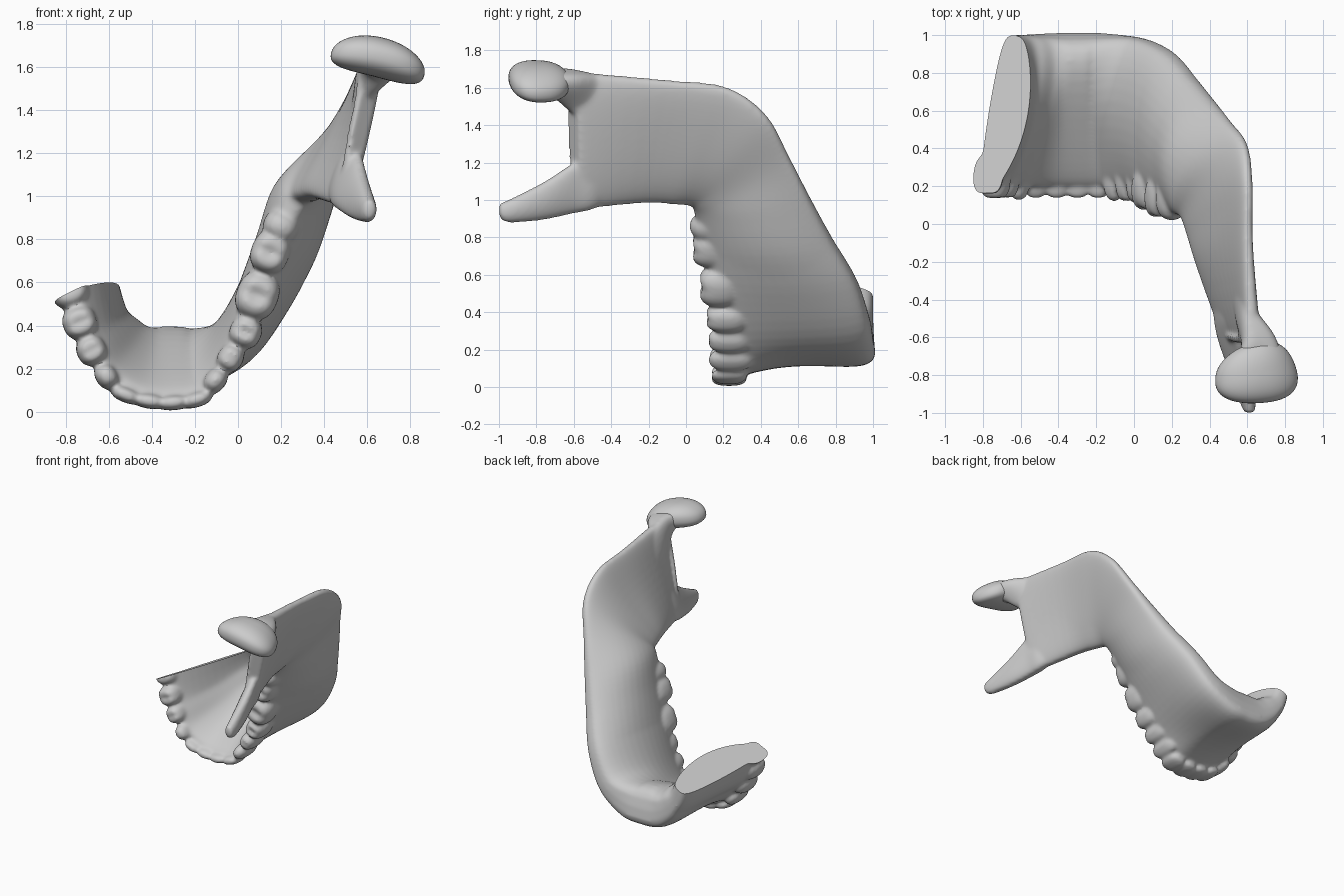
import bpy, bmesh, math
from mathutils import Vector, Matrix

if "Cube" in bpy.data.objects:
    bpy.data.objects.remove(bpy.data.objects["Cube"])


def spline(rows, sub=5):
    """Catmull-Rom interpolation of whole rows of numbers."""
    out = []
    for i in range(len(rows) - 1):
        p0, p1 = rows[max(i - 1, 0)], rows[i]
        p2, p3 = rows[i + 1], rows[min(i + 2, len(rows) - 1)]
        for k in range(sub):
            t = k / sub
            out.append([0.5 * (2 * b + (c - a) * t + (2 * a - 5 * b + 4 * c - d) * t * t
                               + (3 * b - a - 3 * c + d) * t ** 3)
                        for a, b, c, d in zip(p0, p1, p2, p3)])
    return out + [list(rows[-1])]


def quad(a, m, b, u):
    """Curve through a, m, b at u = 0, 0.5, 1."""
    return a * (2 * u - 1) * (u - 1) + m * (4 * u * (1 - u)) + b * (u * (2 * u - 1))


def loft(bm, rows, n=36):
    """Rows: top edge xyz, bottom edge xyz, half widths top/mid/bottom, inward bow."""
    rows = spline(rows)
    mids = [(Vector(r[0:3]) + Vector(r[3:6])) / 2 for r in rows]
    rings = []
    for i, r in enumerate(rows):
        top, bot = Vector(r[0:3]), Vector(r[3:6])
        tan = mids[min(i + 1, len(mids) - 1)] - mids[max(i - 1, 0)]
        nor = tan.cross(bot - top).normalized()
        mid = mids[i] + nor * r[9]
        ring = []
        for k in range(n):
            a = 2 * math.pi * k / n
            u, s = (1 - math.cos(a)) / 2, math.sin(a)
            off = math.copysign(abs(s) ** 0.6, s) * max(quad(r[6], r[7], r[8], u), 0.01)
            ring.append(bm.verts.new(quad(top, mid, bot, u) + nor * off))
        rings.append(ring)
    faces = [bm.faces.new(rings[0]), bm.faces.new(rings[-1][::-1])]
    for a, b in zip(rings, rings[1:]):
        for k in range(n):
            faces.append(bm.faces.new((a[k], b[k], b[(k + 1) % n], a[(k + 1) % n])))
    bmesh.ops.recalc_face_normals(bm, faces=faces)


def tooth(bm, x, z, tip, across, along, deg, dip, height=0.12):
    """Crown pointing to -y; dip presses the fossa and groove into the chewing face."""
    verts = bmesh.ops.create_uvsphere(bm, u_segments=32, v_segments=20, radius=1)["verts"]
    c, s = math.cos(math.radians(deg)), math.sin(math.radians(deg))
    for v in verts:
        a, b, h = (math.copysign(abs(q) ** 0.8, q) for q in v.co)
        d = h * height
        if h > 0:
            d -= h * dip * (math.exp(-5 * (a * a + b * b)) + 0.6 * math.exp(-25 * b * b))
        a, b = a * across, b * along
        v.co = (x + b * c + a * s, tip + height - d, z + b * s - a * c)
    bmesh.ops.recalc_face_normals(bm, faces=list({f for v in verts for f in v.link_faces}))


def make(name, bm):
    me = bpy.data.meshes.new(name)
    bm.to_mesh(me)
    bm.free()
    ob = bpy.data.objects.new(name, me)
    bpy.context.collection.objects.link(ob)
    return ob


def finish(ob, angle=40):
    bpy.ops.object.select_all(action='DESELECT')
    ob.select_set(True)
    bpy.context.view_layer.objects.active = ob
    if ob.modifiers:
        bpy.ops.object.convert(target='MESH')
    bpy.ops.object.shade_smooth_by_angle(angle=math.radians(angle))


# Cutter for the flat sawn end
normal = Vector((-0.5, 0.17, 1)).normalized()
turn = Vector((0, 0, 1)).rotation_difference(normal).to_matrix().to_4x4()
bm = bmesh.new()
bmesh.ops.create_cube(bm, size=1, matrix=Matrix.Translation(Vector((-0.74, 0.58, 0.505)) + normal * 0.3)
                      @ turn @ Matrix.Diagonal((0.8, 1.6, 0.6, 1)))
cutter = make("end_cutter", bm)
cutter.hide_render = True

# Tooth-bearing arch, from the sawn end round the chin to the back molar
arch = [
    (-.80, .19, .74, -.69, 1.0, .72, .08, .115, .07, .04),
    (-.745, .19, .42, -.61, 1.0, .44, .08, .11, .11, .04),
    (-.67, .19, .28, -.53, 1.0, .34, .065, .10, .16, .04),
    (-.585, .20, .165, -.46, 1.0, .29, .055, .10, .20, .04),
    (-.44, .20, .075, -.39, 1.0, .265, .055, .095, .23, .045),
    (-.28, .20, .06, -.28, 1.0, .26, .055, .095, .23, .045),
    (-.15, .20, .095, -.16, 1.0, .27, .055, .095, .22, .04),
    (-.035, .18, .265, .03, .985, .35, .055, .11, .15, .03),
    (.085, .14, .54, .18, .915, .56, .08, .125, .12, .01),
    (.16, .09, .75, .295, .79, .77, .08, .14, .10, .01),
]
# Ramus: continues the arch to the angle and the upright plate
ramus = [
    arch[-2], arch[-1],
    (.23, .05, .92, .40, .67, .99, .09, .14, .08, .03),
    (.26, .04, .97, .495, .555, 1.22, .11, .11, .06, .025),
    (.28, .02, .98, .585, .43, 1.45, .10, .08, .055, .0),
    (.31, -.06, .985, .61, .22, 1.60, .10, .06, .055, -.015),
    (.36, -.22, .99, .61, -.1, 1.64, .09, .05, .055, -.015),
    (.47, -.54, .955, .63, -.54, 1.68, .065, .045, .07, -.02),
    (.48, -.58, .955, .635, -.59, 1.68, .03, .025, .06, -.02),
]
# Neck under the joint head
neck = [
    (.52, -.38, 1.35, .60, -.36, 1.62, .015, .02, .02, 0),
    (.56, -.53, 1.40, .625, -.48, 1.67, .03, .05, .065, 0),
    (.61, -.63, 1.48, .675, -.61, 1.69, .05, .08, .125, 0),
    (.65, -.70, 1.54, .67, -.70, 1.69, .07, .11, .14, 0),
    (.65, -.80, 1.57, .66, -.80, 1.68, .07, .11, .12, 0),
]
# Pointed front process
process = [
    (.42, -.38, 1.02, .51, -.38, 1.28, .03, .02, .02, 0),
    (.46, -.50, .955, .54, -.50, 1.26, .07, .05, .035, 0),
    (.485, -.62, .93, .56, -.585, 1.21, .07, .05, .035, 0),
    (.54, -.78, .895, .585, -.75, 1.10, .055, .05, .035, 0),
    (.60, -.95, .88, .61, -.95, 1.0, .035, .04, .03, 0),
    (.61, -1.0, .91, .61, -1.0, .985, .02, .025, .02, 0),
]
bm = bmesh.new()
for part in (arch, ramus, neck, process):
    loft(bm, part)

# Tooth crowns: x, z, crown tip y, half size across, half size along, arch direction, dip
teeth = [
    (.15, .74, .02, .09, .10, 68, .024),
    (.20, .86, .02, .085, .07, 62, 0),
    (.09, .54, .06, .098, .112, 68, .024),
    (.035, .37, .095, .075, .075, 65, .02),
    (-.035, .25, .11, .06, .065, 58, .012),
    (-.105, .145, .12, .05, .062, 52, 0),
    (-.61, .165, .125, .052, .062, 125, 0),
    (-.68, .285, .125, .07, .07, 118, .016),
    (-.735, .415, .12, .08, .076, 112, .02),
    (-.785, .57, .145, .09, .09, 112, .018),
]
for t in teeth:
    tooth(bm, *t)
for i in range(4):
    x = -0.52 + i * 0.11
    tooth(bm, x, 0.042 + 0.9 * (x + 0.32) ** 2, 0.135, 0.036, 0.072, (x + 0.34) * 120, 0, 0.095)

# Fuse bone and crowns, soften, then saw the end
bone = make("jaw_bone_with_teeth", bm)
r = bone.modifiers.new("merge", 'REMESH')
r.mode, r.voxel_size = 'VOXEL', 0.011
s = bone.modifiers.new("soften", 'SMOOTH')
s.factor, s.iterations = 0.5, 14
c = bone.modifiers.new("cut", 'BOOLEAN')
c.operation, c.solver, c.object = 'DIFFERENCE', 'EXACT', cutter
finish(bone)
bpy.data.objects.remove(cutter)

# Joint head: rounded bean, lower on the outer side
bm = bmesh.new()
bmesh.ops.create_uvsphere(bm, u_segments=48, v_segments=24, radius=1)
for v in bm.verts:
    x, y, z = (math.copysign(abs(q) ** 0.85, q) for q in v.co)
    v.co = (x * 0.22 * (1 - 0.12 * y), y * 0.16 * (1 + 0.14 * x), z * 0.092 - 0.035 * x * x + 0.012)
bmesh.ops.transform(bm, verts=bm.verts, matrix=Matrix.Translation((0.648, -0.79, 1.635))
                    @ Matrix.Rotation(math.radians(10), 4, 'Z')
                    @ Matrix.Rotation(math.radians(14), 4, 'Y'))
finish(make("joint_head", bm), 60)
